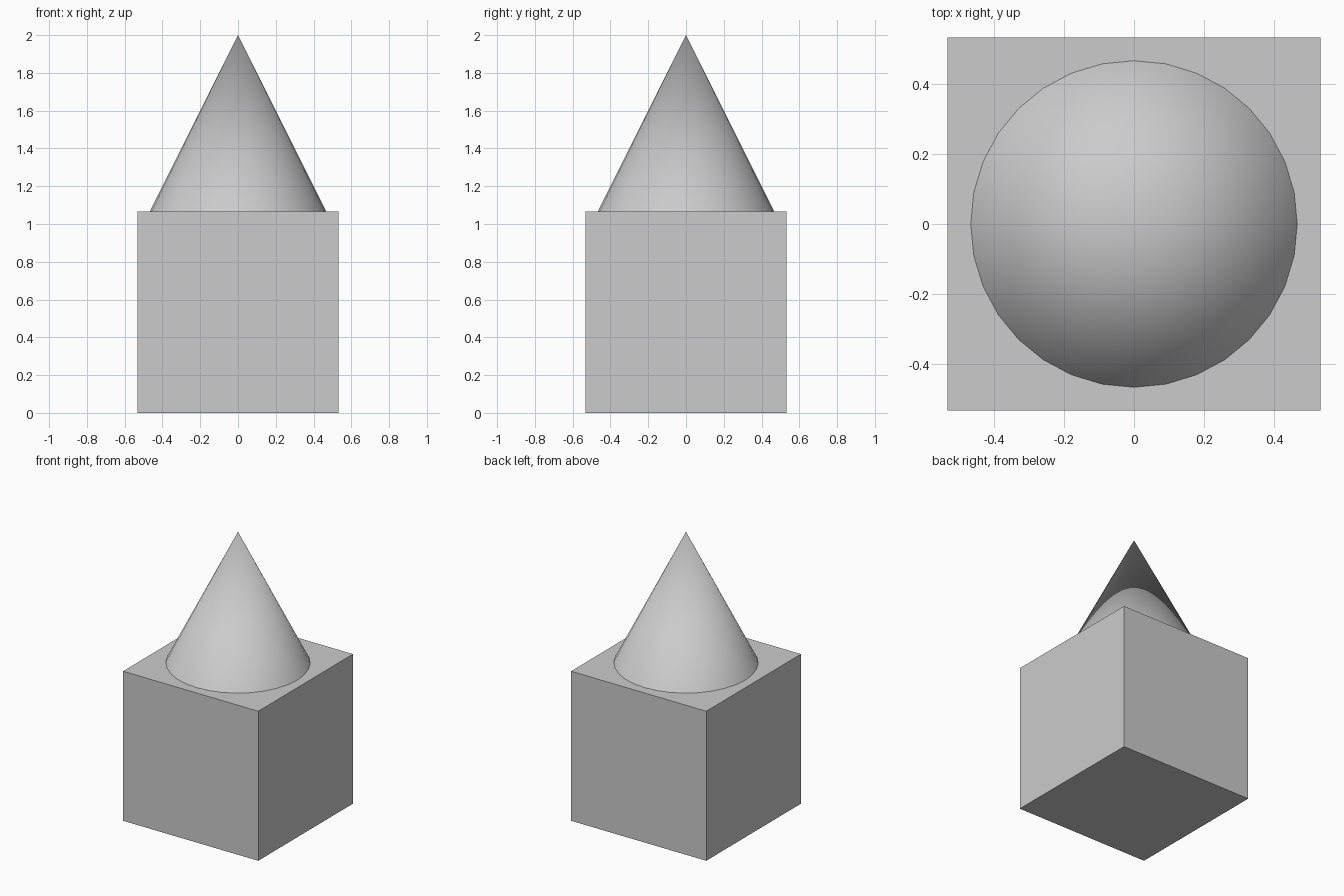
import bpy
import math

default = bpy.data.objects.get("Cube")
if default:
    bpy.data.objects.remove(default, do_unlink=True)

SIZE = 1.0667    # edge of the block, also height and base diameter of the cone
TOP = 2.0        # height of the tip

# One plain grey for everything
grey = bpy.data.materials.new("plain grey")
grey.use_nodes = True
colour = (0.6, 0.6, 0.6, 1.0)
grey.diffuse_color = colour
grey.node_tree.nodes["Principled BSDF"].inputs["Base Color"].default_value = colour


def finish(name):
    obj = bpy.context.object
    obj.name = obj.data.name = name
    obj.data.materials.append(grey)
    return obj


# Square block standing on the ground
bpy.ops.mesh.primitive_cube_add(size=SIZE, location=(0, 0, SIZE / 2))
finish("base_block")

# Cone roof, its foot sunk a little into the block
bpy.ops.mesh.primitive_cone_add(vertices=32, radius1=SIZE / 2, radius2=0,
                                depth=SIZE, location=(0, 0, TOP - SIZE / 2))
finish("cone_roof")
bpy.ops.object.shade_smooth_by_angle(angle=math.radians(30))
